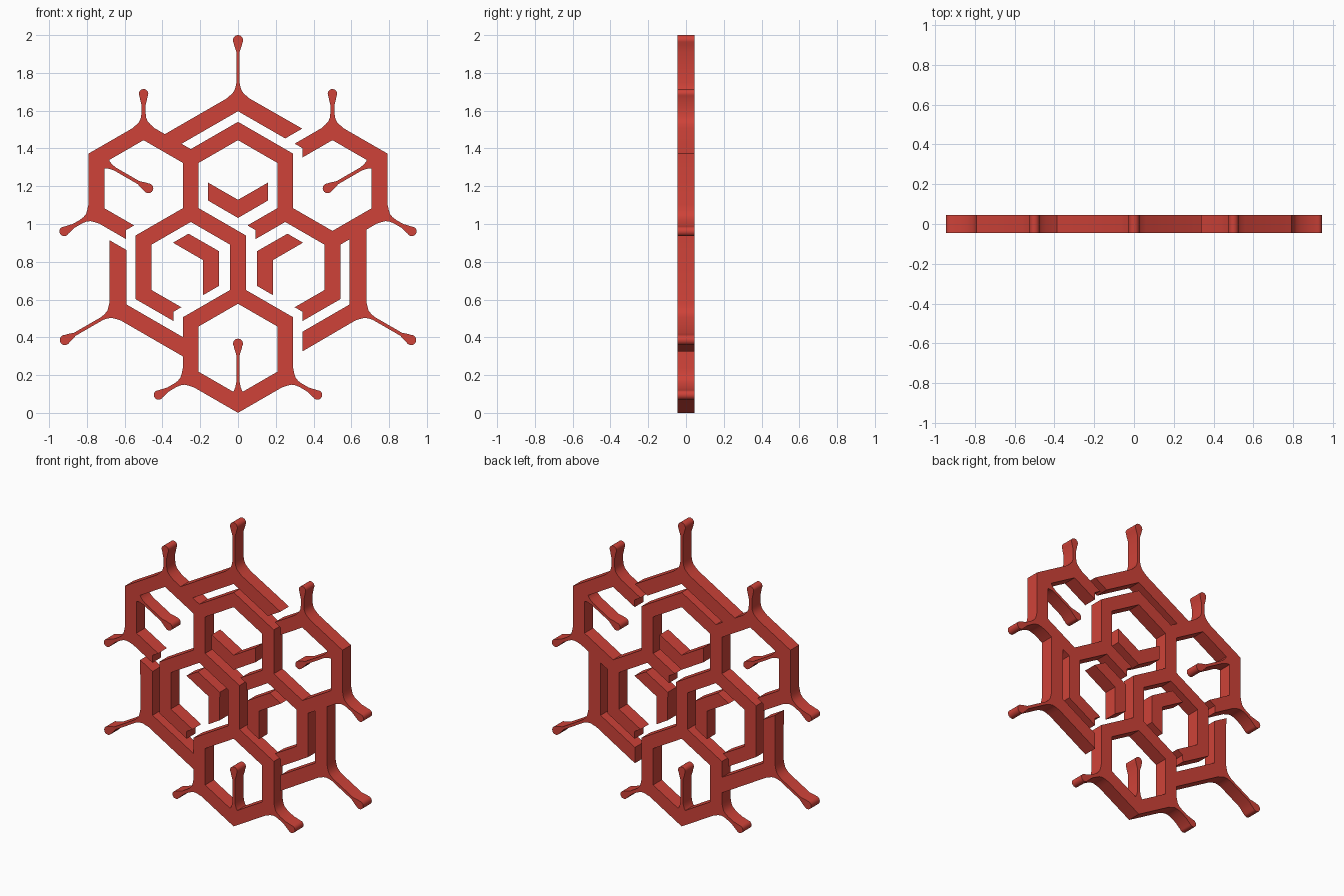
import bpy
from math import sin, cos, radians
from mathutils import Vector, Matrix
from mathutils.geometry import delaunay_2d_cdt

if "Cube" in bpy.data.objects:
    bpy.data.objects.remove(bpy.data.objects["Cube"])

ZC = 0.915                      # centre of the threefold pattern
R = 0.5 / 3 ** 0.5              # centre-line radius of one hexagon
H = 0.042                       # half width of the bars
MITRE = H / cos(radians(30))
DEPTH = 0.045

mat = bpy.data.materials.new("red")
mat.diffuse_color = (0.62, 0.055, 0.04, 1)
mat.use_nodes = True
mat.node_tree.nodes["Principled BSDF"].inputs["Base Color"].default_value = mat.diffuse_color


def polar(r, deg):
    return Vector((r * cos(radians(deg)), r * sin(radians(deg))))


def turned(pts, deg):
    m = Matrix.Rotation(radians(deg), 2)
    return [m @ Vector(p) for p in pts]


def build_plate(name, polys):
    """Merge overlapping flat outlines and give them thickness."""
    verts, faces = [], []
    for p in polys:
        area = sum(a.x * b.y - b.x * a.y for a, b in zip(p, p[1:] + p[:1]))
        p = p if area > 0 else p[::-1]
        faces.append(list(range(len(verts), len(verts) + len(p))))
        verts += p
    co, _, tris, _, _, origin = delaunay_2d_cdt(verts, [], faces, 0, 1e-4)
    tris = [list(t) for t, o in zip(tris, origin) if o]
    n = len(co)
    pts = [(v.x, y, v.y + ZC) for y in (-DEPTH, DEPTH) for v in co]
    edges = {(a, b) for t in tris for a, b in zip(t, t[1:] + t[:1])}
    walls = [(b, a, a + n, b + n) for a, b in edges if (b, a) not in edges]
    back = [[i + n for i in reversed(t)] for t in tris]
    used = sorted({i for f in tris + back for i in f})
    remap = {old: new for new, old in enumerate(used)}
    me = bpy.data.meshes.new(name)
    me.from_pydata([pts[i] for i in used], [],
                   [[remap[i] for i in f] for f in tris + back + walls])
    me.materials.append(mat)
    ob = bpy.data.objects.new(name, me)
    bpy.context.collection.objects.link(ob)
    bpy.context.view_layer.objects.active = ob
    ob.select_set(True)
    bpy.ops.object.shade_smooth_by_angle(angle=radians(28))
    ob.select_set(False)


def side(c, k, free=None):
    """One side of a hexagon; 'free' picks an end that stops short with a V cut."""
    ang = [30 + 60 * k, 90 + 60 * k]
    if free is None:
        return [c + polar(R - MITRE, ang[0]), c + polar(R + MITRE, ang[0]),
                c + polar(R + MITRE, ang[1]), c + polar(R - MITRE, ang[1])]
    far = ang[1 - free]
    v = c + polar(R, ang[free])
    d = (c + polar(R, far) - v).normalized()
    n = polar(H, 60 + 60 * k)
    return [c + polar(R + MITRE, far), c + polar(R - MITRE, far),
            v + d * 0.082 - n, v + d * 0.106, v + d * 0.082 + n]


def stalk(base, deg, length, r, shift=0.0, thin=0.009):
    """Flared foot, thin stem and round tip."""
    half = [(shift, 0.075), (0.035 + shift, 0.036), (0.05 + shift, 0.022),
            (0.07 + shift, 0.014), (0.095 + shift, thin), (length - 0.06, thin),
            (length - 0.03, r * 0.72)]
    half += [(length - r * cos(radians(a)), r * sin(radians(a)))
             for a in range(60, 180, 15)]
    pts = half + [(length + r, 0)] + [(t, -w) for t, w in reversed(half)]
    return [Vector(base) + p for p in turned(pts, deg)]


# Hexagon rings: centre direction, distance, and sides {index: free end or missing}
rings = [(90, R, {4: 0}),                 # top
         (210, R, {3: 1}),                # left middle
         (330, R, {4: 0, 1: "skip"}),     # right middle
         (30, 2 * R, {1: 1}),             # upper right
         (150, 2 * R, {3: 1}),            # upper left
         (270, 2 * R, {})]                # bottom
lattice = []
for deg, dist, special in rings:
    c = polar(dist, deg)
    lattice += [side(c, k, special.get(k)) for k in range(6)
                if special.get(k) != "skip"]

# Outer angled arms and stalks, repeated around the centre
arm = [(-.43, .536), (0, .784), (.34, .59), (.25, .538), (0, .682), (-.34, .486)]
unit = [arm,
        stalk((0, .736), 90, .322, .027),
        stalk((.5, 2 * R), 90, .197, .025, thin=.011),
        stalk((-.5, 2 * R), 90, .197, .025, thin=.011),
        stalk((0, -3 * R), 90, .318, .026, shift=.018)]
for a in (0, 120, 240):
    lattice += [turned(p, a) for p in unit]
build_plate("honeycomb_lattice", lattice)

# Loose chevrons inside the three middle hexagons
chevron = [(-.16, .305), (0, .213), (.16, .305), (.16, .21), (0, .117), (-.16, .21)]
for name, a in (("top", 0), ("left", 120), ("right", 240)):
    build_plate("chevron_" + name, [turned(chevron, a)])
